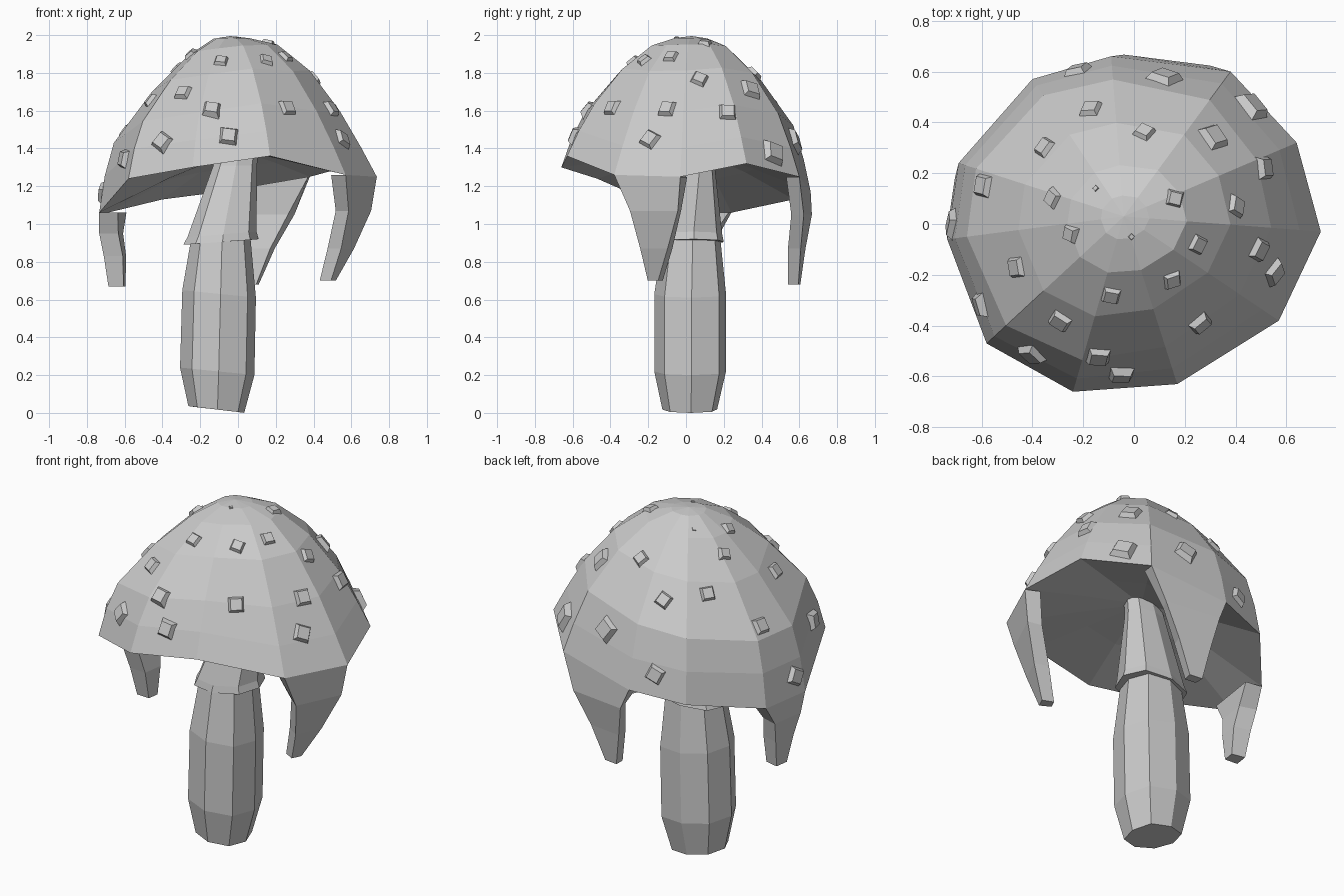
import bpy, bmesh, math, random
from mathutils import Vector, Matrix
from mathutils.bvhtree import BVHTree

if "Cube" in bpy.data.objects:
    bpy.data.objects.remove(bpy.data.objects["Cube"], do_unlink=True)

random.seed(4)
grey = bpy.data.materials.new("light_grey")
grey.use_nodes = True
grey.diffuse_color = (0.6, 0.6, 0.6, 1)
grey.node_tree.nodes["Principled BSDF"].inputs["Base Color"].default_value = (0.6, 0.6, 0.6, 1)


def finish(name, bm):
    """Turn a bmesh into a flat shaded object."""
    bmesh.ops.recalc_face_normals(bm, faces=bm.faces)
    mesh = bpy.data.meshes.new(name)
    bm.to_mesh(mesh)
    bm.free()
    mesh.materials.append(grey)
    obj = bpy.data.objects.new(name, mesh)
    bpy.context.collection.objects.link(obj)
    return obj


def loft(rings, start_point=None, end_point=None):
    """Skin a list of closed rings, closing the ends flat or to a point."""
    bm = bmesh.new()
    rows = [[bm.verts.new(p) for p in ring] for ring in rings]
    count = len(rows[0])
    for low, high in zip(rows, rows[1:]):
        for i in range(count):
            j = (i + 1) % count
            bm.faces.new((low[i], low[j], high[j], high[i]))
    for row, point in ((rows[0], start_point), (rows[-1], end_point)):
        if point is None:
            bm.faces.new(row)
        else:
            tip = bm.verts.new(point)
            for i in range(count):
                bm.faces.new((row[i], row[(i + 1) % count], tip))
    return bm


# Cap: uneven tilted rim, domed outside, shallow underside
rim = [Vector(p) for p in (
    (0.735, -0.03, 1.25), (0.64, 0.32, 1.32), (0.38, 0.60, 1.25), (-0.09, 0.66, 1.17),
    (-0.40, 0.57, 1.13), (-0.69, 0.24, 1.06), (-0.735, -0.06, 1.06), (-0.58, -0.47, 1.24),
    (-0.24, -0.66, 1.30), (0.17, -0.63, 1.36), (0.57, -0.38, 1.26))]
apex = Vector((-0.04, 0.03, 1.995))
hollow = Vector((0.0, 0.06, 1.39))


def toward(centre, spread, rise, bulge=0.0, lean=0.0):
    """Ring between the rim and a centre, fuller at the back right, higher on the left."""
    ring = []
    for p in rim:
        angle = math.atan2(p.y, p.x)
        q = centre.lerp(p, spread + bulge * math.cos(angle - math.radians(160)))
        q.z = p.z + (centre.z - p.z) * (rise + lean * math.cos(angle))
        ring.append(q)
    return ring


cap_bm = loft([toward(hollow, 0.5, 0.55), rim, toward(apex, 0.925, 0.21, 0.035),
               toward(apex, 0.82, 0.43, 0.075, 0.035), toward(apex, 0.57, 0.72, 0.03, 0.035),
               toward(apex, 0.32, 0.915, 0, 0.025), toward(apex, 0.13, 0.985)], hollow, apex)
bmesh.ops.recalc_face_normals(cap_bm, faces=cap_bm.faces)
surface = BVHTree.FromBMesh(cap_bm)
finish("cap", cap_bm)


# Drips hanging from three rim edges, tapering and curling inward
def drip(name, first, second, thickness, sections):
    a, b = rim[first], rim[second]
    along = b - a
    flat = Vector((along.x, along.y, 0)).normalized()
    inward = Vector((-flat.y, flat.x, 0))
    rings = [[a, b, b + inward * thickness, a + inward * thickness]]
    for x, y, z, width in sections:
        mid = Vector((x, y, z))
        side = flat * width / 2
        depth = inward * thickness * (0.8 if z < 0.8 else 1)
        rings.append([mid - side, mid + side, mid + side * 0.85 + depth, mid - side * 0.85 + depth])
    finish(name, loft(rings))


drip("left_drip", 10, 0, 0.085, [(0.645, -0.17, 1.07, 0.28), (0.58, -0.17, 0.87, 0.16), (0.505, -0.175, 0.70, 0.06)])
drip("back_drip", 2, 3, 0.07, [(0.13, 0.645, 1.05, 0.34), (0.095, 0.62, 0.87, 0.20), (0.07, 0.60, 0.68, 0.08)])
drip("right_drip", 5, 6, 0.10, [(-0.72, 0.08, 0.95, 0.20), (-0.70, 0.08, 0.83, 0.14), (-0.68, 0.08, 0.67, 0.08)])


# Stem and skirt: lofts of slightly leaning, squarish eight sided rings
def ring(x, y, z, radius_x, radius_y, tilt=0.0):
    points = []
    for i in range(8):
        a = math.tau * i / 8 + 0.04
        corner = 1.05 + 0.05 * math.sin(a + math.pi / 4) if i % 2 else 1
        points.append(Vector((x + corner * radius_x * math.cos(a), y + corner * radius_y * math.sin(a),
                              z - tilt * math.cos(a))))
    return points


finish("stem", loft([ring(-0.115, 0.02, 0.018, 0.148, 0.145, 0.018), ring(-0.11, 0.022, 0.22, 0.197, 0.19, 0.02),
                     ring(-0.10, 0.022, 0.63, 0.195, 0.19, 0.02), ring(-0.09, 0.03, 0.94, 0.155, 0.15)]))
finish("skirt", loft([ring(-0.09, 0.035, 0.905, 0.20, 0.165, -0.015), ring(-0.085, 0.035, 0.945, 0.183, 0.157, -0.015),
                      ring(-0.015, 0.07, 1.31, 0.116, 0.082), ring(0.015, 0.07, 1.45, 0.098, 0.068)]))

# Raised square warts standing on the cap
spots = ((-0.22, 0.60), (0.12, 0.57), (0.46, 0.46), (-0.17, 0.45), (0.04, 0.36), (0.31, 0.34),
         (-0.35, 0.30), (0.51, 0.22), (-0.59, 0.15), (-0.32, 0.10), (-0.15, 0.14), (0.16, 0.10),
         (0.40, 0.07), (-0.71, 0.0), (-0.25, -0.04), (-0.01, -0.05), (0.25, -0.08), (0.49, -0.10),
         (-0.46, -0.17), (0.55, -0.19), (0.15, -0.22), (-0.09, -0.28), (-0.60, -0.32), (-0.29, -0.38),
         (0.26, -0.39), (-0.40, -0.51), (-0.14, -0.52), (-0.05, -0.59))
warts = bmesh.new()
for x, y in spots:
    place, normal, _, _ = surface.ray_cast(Vector((x, y, 3)), Vector((0, 0, -1)))
    reach = math.hypot(x - apex.x, y - apex.y)
    size = 0.025 if reach < 0.17 else 0.055 + 0.075 * reach
    if x > 0.1 and y > 0.3:
        size *= 1.25
    height = size * 0.23
    across = Vector((0, 0, 1)).cross(normal).normalized()
    upward = normal.cross(across)
    frame = Matrix((across, upward, normal)).transposed().to_4x4()
    spin = Matrix.Rotation(math.pi / 4 + random.uniform(-0.6, 0.1), 4, "Z")
    bmesh.ops.create_cone(
        warts, cap_ends=True, segments=4, radius1=size * 0.75, radius2=size * 0.46, depth=height + 0.02,
        matrix=Matrix.Translation(place + normal * (height / 2 - 0.01)) @ frame @ spin)
finish("warts", warts)
